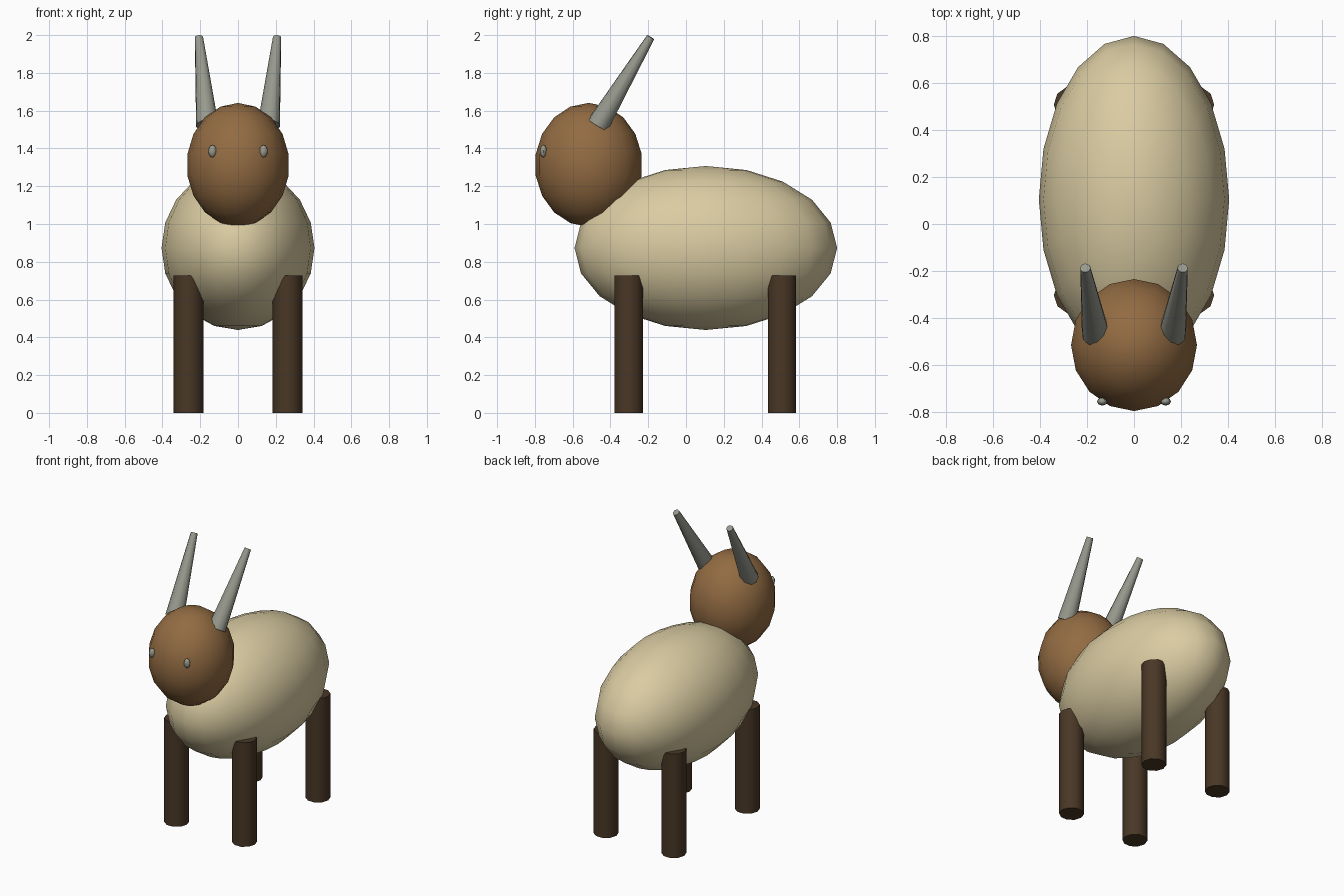
import bpy
import math
from mathutils import Vector

if "Cube" in bpy.data.objects:
    bpy.data.objects.remove(bpy.data.objects["Cube"])


def material(name, rgb):
    m = bpy.data.materials.new(name)
    m.diffuse_color = (*rgb, 1.0)
    m.use_nodes = True
    m.node_tree.nodes["Principled BSDF"].inputs["Base Color"].default_value = m.diffuse_color
    return m


WOOL = material("cream wool", (0.70, 0.60, 0.36))
FACE = material("brown face", (0.29, 0.148, 0.055))
LEG = material("dark brown leg", (0.066, 0.038, 0.019))
HORN = material("grey horn", (0.31, 0.32, 0.27))


def finish(name, mat):
    ob = bpy.context.object
    ob.name = name
    ob.data.materials.append(mat)
    bpy.ops.object.transform_apply(location=False, rotation=True, scale=True)
    bpy.ops.object.shade_smooth_by_angle(angle=math.radians(50))
    return ob


def ellipsoid(name, center, radii, segments, rings, mat):
    bpy.ops.mesh.primitive_uv_sphere_add(segments=segments, ring_count=rings,
                                         radius=1, location=center)
    bpy.context.object.scale = radii
    return finish(name, mat)


def taper(name, base, tip, r1, r2, sides, mat, turn=0.0):
    """Capped tapered cylinder running from base to tip."""
    base, tip = Vector(base), Vector(tip)
    axis = tip - base
    bpy.ops.mesh.primitive_cone_add(vertices=sides, radius1=r1, radius2=r2,
                                    depth=axis.length, location=(base + tip) / 2)
    ob = bpy.context.object
    if turn:
        ob.rotation_euler.z = turn
    else:
        ob.rotation_euler = axis.to_track_quat('Z', 'Y').to_euler()
    return finish(name, mat)


# Body and head
ellipsoid("body", (0, 0.105, 0.873), (0.405, 0.695, 0.434), 20, 10, WOOL)
ellipsoid("head", (0, -0.515, 1.313), (0.272, 0.285, 0.328), 16, 9, FACE)

for side, s in (("left", -1), ("right", 1)):
    # Legs, with a vertex line facing outward
    for end, y in (("front", -0.303), ("back", 0.508)):
        taper(f"{end}_{side}_leg", (s * 0.262, y, 0), (s * 0.262, y, 0.727),
              0.079, 0.079, 10, LEG, math.pi / 2)
    # Swept-back horns
    taper(f"{side}_horn", (s * 0.163, -0.467, 1.523), (s * 0.207, -0.187, 1.989),
          0.06, 0.022, 10, HORN)
    # Eyes
    ellipsoid(f"{side}_eye", (s * 0.135, -0.755, 1.385), (0.022, 0.018, 0.033),
              8, 6, HORN)
